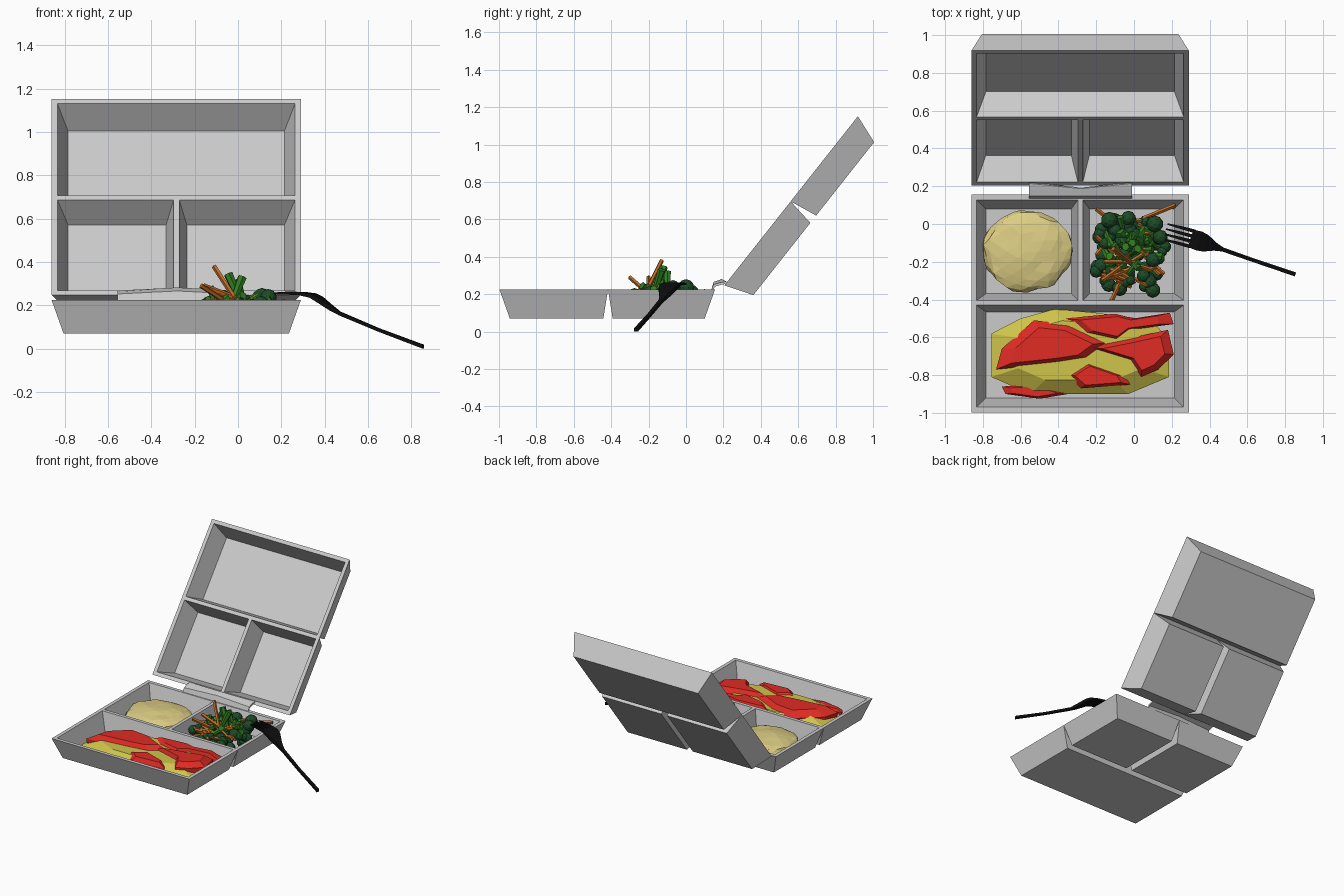
import bpy, bmesh, math, random
from mathutils import Vector, noise

if "Cube" in bpy.data.objects:
    bpy.data.objects.remove(bpy.data.objects["Cube"])

random.seed(7)


def material(name, rgb):
    m = bpy.data.materials.new(name)
    m.diffuse_color = (*rgb, 1)
    m.use_nodes = True
    m.node_tree.nodes["Principled BSDF"].inputs["Base Color"].default_value = m.diffuse_color
    return m


GREY = material("grey foam", (0.60, 0.60, 0.60))
YELLOW = material("sauce yellow", (0.62, 0.55, 0.07))
RED = material("bright red", (0.75, 0.025, 0.018))
CREAM = material("mash cream", (0.72, 0.61, 0.23))
DARK_GREEN = material("floret green", (0.012, 0.07, 0.02))
GREEN = material("stalk green", (0.03, 0.21, 0.015))
ORANGE = material("carrot orange", (0.52, 0.15, 0.02))
BLACK = material("black plastic", (0.004, 0.004, 0.004))


def finish(name, bm, mat):
    bmesh.ops.recalc_face_normals(bm, faces=bm.faces)
    me = bpy.data.meshes.new(name)
    bm.to_mesh(me)
    bm.free()
    me.materials.append(mat)
    ob = bpy.data.objects.new(name, me)
    bpy.context.collection.objects.link(ob)
    return ob


def loft(bm, rings):
    """Skin a list of equal-length closed rings and cap both ends."""
    vs = [[bm.verts.new(p) for p in r] for r in rings]
    n = len(vs[0])
    for a, b in zip(vs, vs[1:]):
        for i in range(n):
            bm.faces.new((a[i], a[(i + 1) % n], b[(i + 1) % n], b[i]))
    bm.faces.new(vs[0][::-1])
    bm.faces.new(vs[-1])


def stick(bm, a, b, r1, r2, n):
    """Tapered rod between two points."""
    a, b = Vector(a), Vector(b)
    d = b - a
    q = d.to_track_quat('Z', 'Y').to_matrix().to_4x4()
    q.translation = (a + b) / 2
    bmesh.ops.create_cone(bm, cap_ends=True, segments=n, radius1=r1,
                          radius2=r2, depth=d.length, matrix=q)


# ---- tray: three tapered compartments, used for the base and for the lid
X0, XM, X1 = -0.86, -0.284, 0.29
Y0, YM, Y1 = -0.997, -0.417, 0.155
RIM, DEPTH = 0.224, 0.154
# bounds, then which sides (left, right, front, back) are inner partitions
CELLS = {"front": ((X0, X1, Y0, YM), (0, 0, 0, 1)),
         "back_left": ((X0, XM, YM, Y1), (0, 1, 1, 0)),
         "back_right": ((XM, X1, YM, Y1), (1, 0, 1, 0))}


def compartment(name, bounds, inner, place):
    def ring(outer_inset, part_inset, depth):
        s = [part_inset if f else outer_inset for f in inner]
        a, b = bounds[0] + s[0], bounds[1] - s[1]
        c, d = bounds[2] + s[2], bounds[3] - s[3]
        return [place(x, y, depth) for x, y in ((a, c), (b, c), (b, d), (a, d))]
    bm = bmesh.new()
    loft(bm, [ring(0.055, 0.025, DEPTH), ring(0, 0, 0),
              ring(0.027, 0.013, 0), ring(0.076, 0.048, DEPTH - 0.012)])
    finish(name, bm, GREY)


def base_place(x, y, depth):
    return (x, y, RIM - depth)


ANG = math.radians(51.7)


def lid_place(x, y, depth):
    u = Y1 - y
    return (x, 0.205 + u * math.cos(ANG) + depth * math.sin(ANG),
            0.247 + u * math.sin(ANG) - depth * math.cos(ANG))


for key, (bounds, inner) in CELLS.items():
    compartment("base_" + key, bounds, inner, base_place)
    compartment("lid_" + key, bounds, inner, lid_place)

# ---- hinge strip
bm = bmesh.new()
rings = []
for x, lift in ((-0.555, 0), (-0.28, 0.014), (-0.01, 0)):
    prof = [(0.135, 0.222), (0.148, 0.252), (0.18, 0.262), (0.215 - 2 * lift, 0.268)]
    top = [(x, y, z + lift * (i > 0)) for i, (y, z) in enumerate(prof)]
    low = [(x, y + 0.006, z - 0.012) for x, y, z in reversed(top)]
    rings.append(top + low)
loft(bm, rings)
finish("hinge", bm, GREY)


# ---- main dish: yellow bed with red chunks
def chunk(bm, pts, z0, z1, z2, top):
    cx = sum(p[0] for p in pts) / len(pts)
    cy = sum(p[1] for p in pts) / len(pts)

    def ring(s, z):
        return [(cx + (x - cx) * s, cy + (y - cy) * s, z) for x, y in pts]
    loft(bm, [ring(0.95, z0), ring(1, z1), ring(top, z2)])


bm = bmesh.new()
chunk(bm, [(-.755, -.58), (-.60, -.50), (-.42, -.45), (-.2, -.47), (.1, -.51),
           (.185, -.62), (.185, -.81), (-.03, -.9), (-.55, -.9), (-.755, -.81)],
      0.083, 0.125, 0.182, 0.7)
finish("yellow_bed", bm, YELLOW)

bm = bmesh.new()
for pts, z1, z2 in (
        ([(-.73, -.77), (-.70, -.66), (-.53, -.51), (-.34, -.53), (-.13, -.63),
          (-.24, -.71), (-.40, -.735)], 0.17, 0.213),
        ([(-.37, -.50), (-.1, -.475), (0, -.5), (.19, -.47), (.21, -.53),
          (-.02, -.56), (-.1, -.62), (-.28, -.58)], 0.165, 0.20),
        ([(-.25, -.65), (0, -.6), (.18, -.56), (.21, -.69), (.13, -.77),
          (.04, -.81), (-.02, -.72)], 0.175, 0.21),
        ([(-.36, -.80), (-.25, -.73), (-.05, -.80), (-.02, -.85), (-.28, -.87)],
         0.165, 0.195),
        ([(-.70, -.86), (-.68, -.90), (-.5, -.925), (-.35, -.90), (-.5, -.85)],
         0.125, 0.14)):
    chunk(bm, pts, 0.085, z1, z2, 0.72)
bmesh.ops.triangulate(bm, faces=[f for f in bm.faces if len(f.verts) > 4])
finish("red_chunks", bm, RED)

# ---- mashed side: flattened lumpy ball
bm = bmesh.new()
bmesh.ops.create_icosphere(bm, subdivisions=3, radius=1)
for v in bm.verts:
    k = 1 + 0.10 * noise.noise(v.co * 2.3)
    z = math.copysign(abs(v.co.z) ** 0.8, v.co.z)
    v.co = (-0.565 + 0.237 * v.co.x * k, -0.145 + 0.215 * v.co.y * k,
            max(0.083, 0.138 + 0.07 * z * k))
finish("mash", bm, CREAM)

# ---- vegetables: florets, stalks and carrot sticks
CX, CY = -0.02, -0.15


def scatter(rx, ry):
    a, r = random.uniform(0, math.tau), math.sqrt(random.random())
    return CX + rx * r * math.cos(a), CY + ry * r * math.sin(a), r


florets = bmesh.new()
for i in range(75):
    x, y, r = scatter(0.19, 0.215)
    rad = random.uniform(0.024, 0.042)
    layer = 0.125 if i < 30 else 0.215 - 0.04 * r
    b = florets.verts[:]
    new = bmesh.ops.create_icosphere(florets, subdivisions=2, radius=rad)["verts"]
    bmesh.ops.translate(florets, verts=new,
                        vec=(x, y, layer + random.uniform(-0.015, 0.015)))
for x, y, z, rad in ((-.13, .02, .20, .045), (-.03, .03, .21, .04), (.11, 0, .235, .045),
                     (.14, -.07, .235, .04), (-.2, -.25, .18, .035), (.1, -.35, .18, .04)):
    new = bmesh.ops.create_icosphere(florets, subdivisions=2, radius=rad)["verts"]
    bmesh.ops.translate(florets, verts=new, vec=(x, y, z))
finish("broccoli_florets", florets, DARK_GREEN)

stalks = bmesh.new()
for i in range(26):
    x, y, r = scatter(0.14, 0.17)
    a = random.uniform(0, math.tau)
    dx, dy = 0.05 * math.cos(a), 0.05 * math.sin(a)
    z = 0.225 - 0.03 * r
    stick(stalks, (x - dx, y - dy, z - 0.02), (x + dx, y + dy, z + 0.03), 0.012, 0.02, 6)
for a, b in (((0.01, -.14, .22), (-.045, -.12, .345)), ((-.03, -.17, .2), (.02, -.13, .33)),
             ((.03, -.1, .2), (-.01, -.1, .32)), ((-.09, -.2, .2), (-.13, -.17, .28))):
    stick(stalks, a, b, 0.014, 0.022, 6)
finish("broccoli_stalks", stalks, GREEN)

carrots = bmesh.new()
for i in range(30):
    x, y, r = scatter(0.15, 0.18)
    a = random.uniform(-0.9, 0.9) + math.pi * random.randint(0, 1)
    h = random.uniform(0.04, 0.075)
    dx, dy = h * math.cos(a), h * math.sin(a)
    z, t = 0.235 - 0.04 * r, random.uniform(0, 0.022)
    stick(carrots, (x - dx, y - dy, z - t), (x + dx, y + dy, z + t), 0.011, 0.011, 5)
for a, b in (((-.02, -.2, .24), (-.11, -.13, .38)), ((-.06, -.22, .22), (-.17, -.3, .29)),
             ((0, -.2, .23), (-.16, -.2, .29)), ((.05, .03, .2), (.22, .1, .215)),
             ((-.07, -.3, .2), (-.12, -.41, .21)), ((-.1, 0, .2), (-.2, .08, .21))):
    stick(carrots, a, b, 0.012, 0.012, 5)
finish("carrot_sticks", carrots, ORANGE)

# ---- fork: flat ribbon handle and head, four tines
SIDE = Vector((0.30, 0.954, 0))


def ribbon(bm, path):
    """Path of (x, y, z, half width, half thickness)."""
    rings = []
    for x, y, z, w, t in path:
        c, up = Vector((x, y, z)), Vector((0, 0, t))
        rings.append([c - SIDE * w - up, c + SIDE * w - up,
                      c + SIDE * w + up, c - SIDE * w + up])
    loft(bm, rings)


bm = bmesh.new()
ribbon(bm, [(.855, -.267, .009, .011, .009), (.65, -.198, .086, .010, .008),
            (.47, -.135, .162, .011, .009), (.43, -.12, .188, .022, .013),
            (.38, -.102, .225, .046, .013), (.345, -.09, .245, .052, .010),
            (.30, -.076, .253, .048, .008)])
for i in range(4):
    o = SIDE * (-0.042 + 0.028 * i)
    ribbon(bm, [(.31 + o.x, -.079 + o.y, .253, .0095, .007),
                (.24 + o.x, -.060 + o.y, .256, .008, .007),
                (.165 + o.x, -.040 + o.y, .254, .004, .004)])
finish("fork", bm, BLACK)
